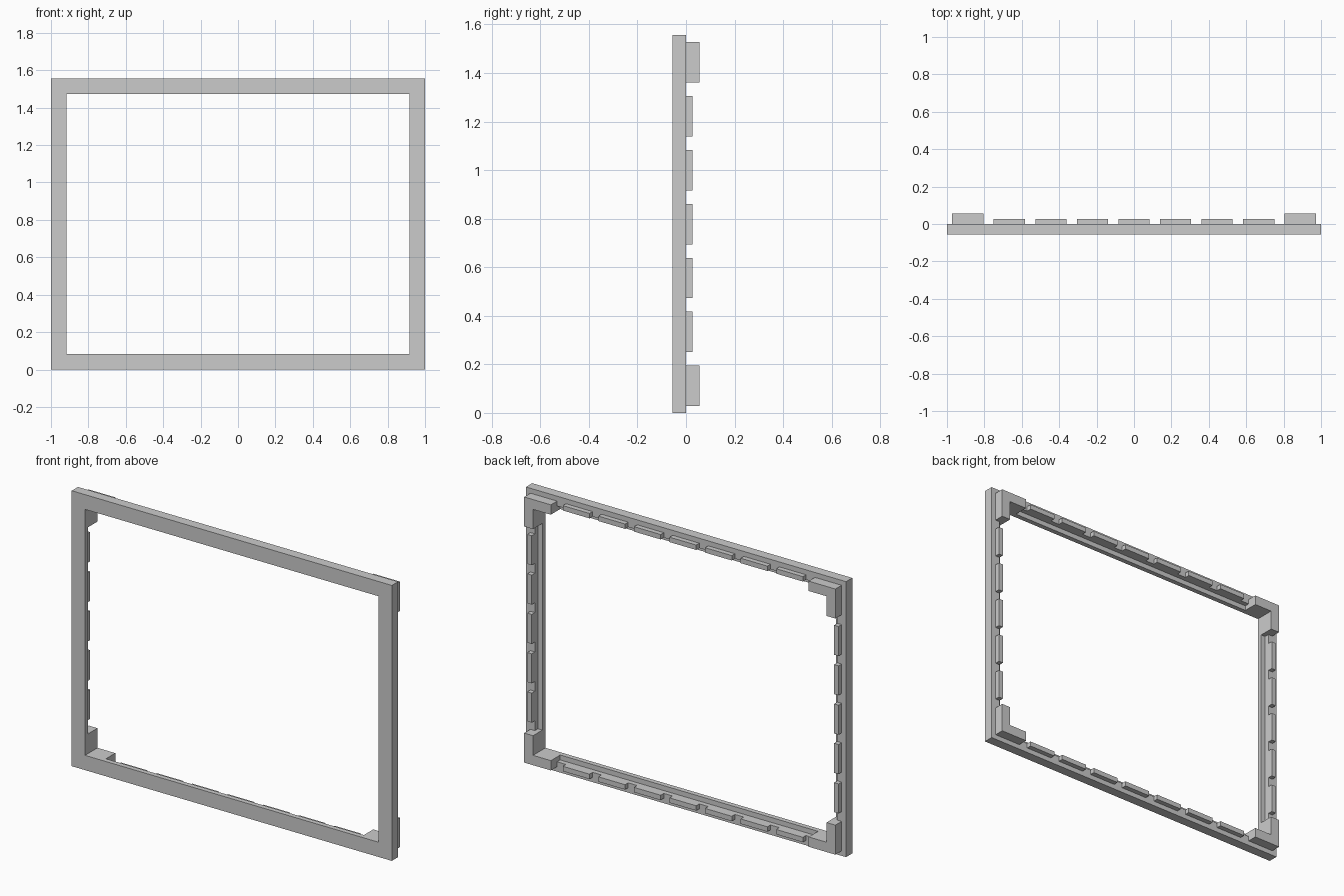
import bpy
import bmesh

cube = bpy.data.objects.get("Cube")
if cube:
    bpy.data.objects.remove(cube, do_unlink=True)

U = 1 / 36            # module: every size is a whole number of these
W, H = 72, 56         # outer width and height in modules

grey = bpy.data.materials.new("plain grey")
grey.use_nodes = True
grey.diffuse_color = (0.6, 0.6, 0.6, 1)
grey.node_tree.nodes["Principled BSDF"].inputs["Base Color"].default_value = (0.6, 0.6, 0.6, 1)


def finish(name, bm):
    """Scale from modules, centre on x and turn the mesh into an object."""
    for v in bm.verts:
        v.co.x -= W / 2
        v.co *= U
    bmesh.ops.recalc_face_normals(bm, faces=bm.faces)
    mesh = bpy.data.meshes.new(name)
    bm.to_mesh(mesh)
    bm.free()
    mesh.materials.append(grey)
    obj = bpy.data.objects.new(name, mesh)
    bpy.context.collection.objects.link(obj)
    return obj


def prism(name, outline, y0, y1):
    """Extrude an (x, z) outline from y0 to y1."""
    bm = bmesh.new()
    face = bm.faces.new([bm.verts.new((x, y0, z)) for x, z in outline])
    out = bmesh.ops.extrude_face_region(bm, geom=[face])
    for v in out["geom"]:
        if isinstance(v, bmesh.types.BMVert):
            v.co.y = y1
    return finish(name, bm)


def bar(name, x, z, w, h):
    return prism(name, [(x, z), (x + w, z), (x + w, z + h), (x, z + h)], 0, 1)


# Mitred frame with a stepped rebate on the inner back edge: (inset, y)
profile = [(0, -2), (3, -2), (3, -1), (2, -1), (2, 0), (0, 0)]
bm = bmesh.new()
loops = []
for d, y in profile:
    corners = [(d, d), (W - d, d), (W - d, H - d), (d, H - d)]
    loops.append([bm.verts.new((x, y, z)) for x, z in corners])
for i, a in enumerate(loops):
    b = loops[(i + 1) % len(loops)]
    for k in range(4):
        n = (k + 1) % 4
        bm.faces.new((a[k], a[n], b[n], b[k]))
finish("frame", bm)

# L-shaped corner blocks that fill the rebate
ell = [(1, 1), (7, 1), (7, 3), (3, 3), (3, 7), (1, 7)]
for side, fx in (("right", False), ("left", True)):
    for level, fz in (("bottom", False), ("top", True)):
        outline = [(W - x if fx else x, H - z if fz else z) for x, z in ell]
        prism(f"corner_{level}_{side}", outline, -1, 2)

# Rows of locating tabs between the corners
for i in range(7):
    x = 9 + 8 * i
    bar(f"tab_bottom_{i + 1}", x, 1, 6, 1)
    bar(f"tab_top_{i + 1}", x, H - 2, 6, 1)
for i in range(5):
    z = 9 + 8 * i
    bar(f"tab_right_{i + 1}", 1, z, 1, 6)
    bar(f"tab_left_{i + 1}", W - 2, z, 1, 6)
